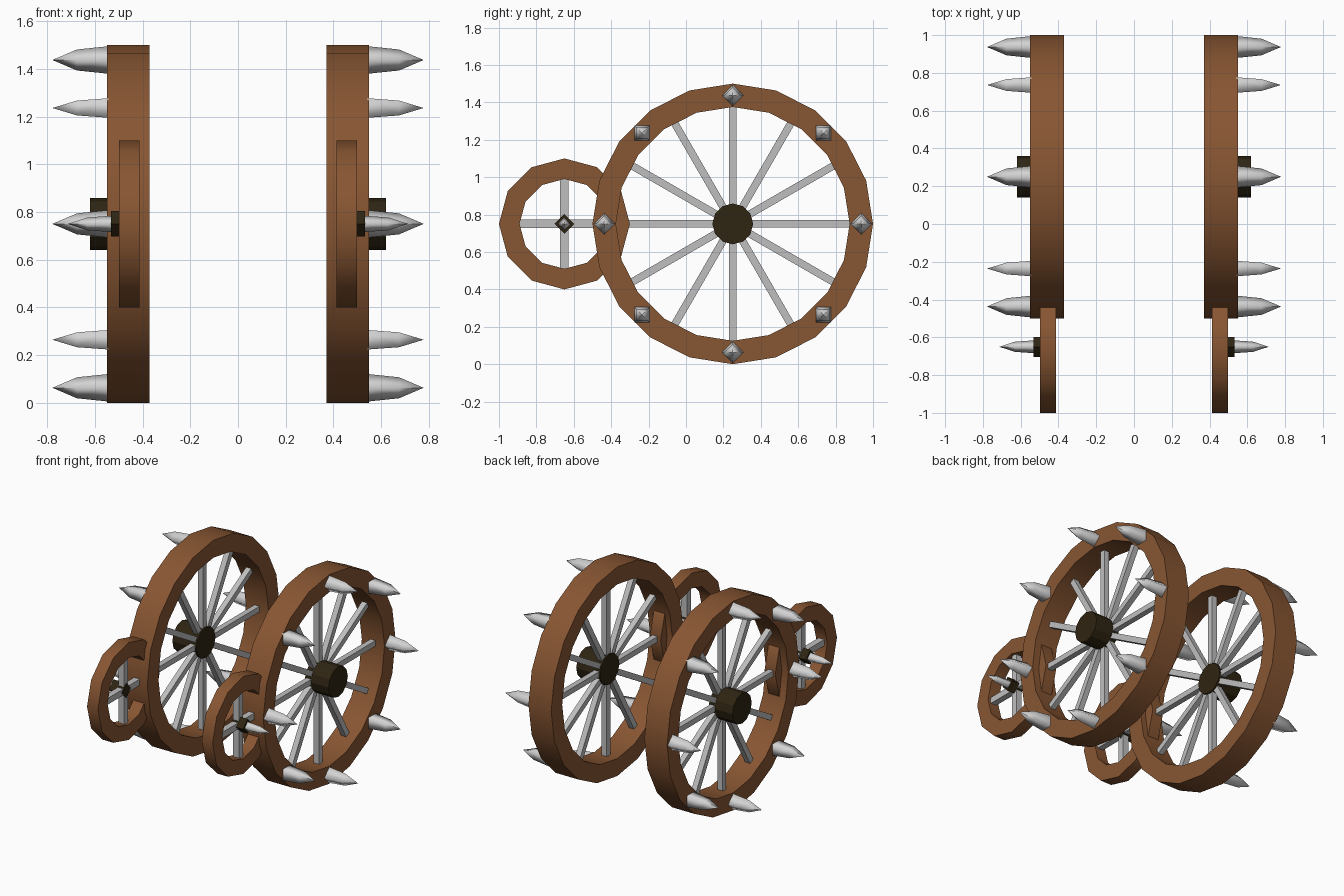
import bpy, bmesh, math
from mathutils import Matrix, Vector

if "Cube" in bpy.data.objects:
    bpy.data.objects.remove(bpy.data.objects["Cube"])


def material(name, rgb):
    m = bpy.data.materials.new(name)
    m.diffuse_color = (*rgb, 1)
    m.use_nodes = True
    m.node_tree.nodes["Principled BSDF"].inputs["Base Color"].default_value = m.diffuse_color
    return m


WOOD = material("brown wood", (0.245, 0.092, 0.032))
DARK = material("dark hub wood", (0.028, 0.018, 0.006))
STEEL = material("spike steel", (0.65, 0.65, 0.65))
GREY = material("spoke grey", (0.52, 0.52, 0.52))


def lathe(bm, profile, sides, y, z, closed=False, turn=0.0):
    """Spin (x, radius) points round the x direction; caps open profiles."""
    rings = []
    for x, r in profile:
        rings.append([bm.verts.new((x,
                                    y + r * math.cos(turn + math.tau * i / sides),
                                    z + r * math.sin(turn + math.tau * i / sides)))
                      for i in range(sides)])
    pairs = list(zip(rings, rings[1:]))
    if closed:
        pairs.append((rings[-1], rings[0]))
    for a, b in pairs:
        for i in range(sides):
            j = (i + 1) % sides
            bm.faces.new((a[i], a[j], b[j], b[i]))
    if not closed:
        bm.faces.new(rings[0])
        bm.faces.new(rings[-1])


def finish(bm, name, mat, smooth_angle=None):
    """Turn the bmesh into an object mirrored to the other side."""
    bmesh.ops.remove_doubles(bm, verts=bm.verts, dist=0.0001)
    bmesh.ops.recalc_face_normals(bm, faces=bm.faces)
    me = bpy.data.meshes.new(name)
    bm.to_mesh(me)
    bm.free()
    me.materials.append(mat)
    ob = bpy.data.objects.new(name, me)
    bpy.context.collection.objects.link(ob)
    if smooth_angle:
        bpy.ops.object.select_all(action='DESELECT')
        ob.select_set(True)
        bpy.context.view_layer.objects.active = ob
        bpy.ops.object.shade_smooth_by_angle(angle=math.radians(smooth_angle))
    mod = ob.modifiers.new("mirror", 'MIRROR')
    mod.use_mirror_merge = False
    return ob


def rim(name, y, z, r_out, r_in, x0, x1, sides):
    bm = bmesh.new()
    lathe(bm, [(x0, r_out), (x1, r_out), (x1, r_in), (x0, r_in)], sides, y, z, closed=True)
    finish(bm, name, WOOD, 35)


def hub(name, y, z, r, x0, x1, sides):
    bm = bmesh.new()
    lathe(bm, [(x0, r), (x1, r)], sides, y, z)
    finish(bm, name, DARK)


def spokes(name, y, z, length, width, x, count):
    bm = bmesh.new()
    for i in range(count):
        m = (Matrix.Translation((x, y, z))
             @ Matrix.Rotation(math.tau * i / count, 4, 'X')
             @ Matrix.Translation((0, length / 2, 0))
             @ Matrix.Diagonal((width, length, width, 1)))
        bmesh.ops.create_cube(bm, size=1, matrix=m)
    finish(bm, name, GREY)


def spikes(name, places, x0, x1, x2, r0, r1):
    bm = bmesh.new()
    for y, z, turn in places:
        lathe(bm, [(x0 - 0.01, r0), (x0, r0), (x1, r1), (x2, 0.0005)], 4, y, z, turn=turn)
    finish(bm, name, STEEL, 120)


# Large rear wheels
Y, Z = 0.25, 0.75
rim("large_wheel_rim", Y, Z, 0.75, 0.625, 0.37, 0.55, 20)
spokes("large_wheel_spokes", Y, Z, 0.63, 0.04, 0.46, 12)
hub("large_wheel_hub", Y, Z, 0.109, 0.43, 0.62, 12)
ring = []
for i in range(8):
    a = math.tau * i / 8
    ring.append((Y + 0.687 * math.cos(a), Z + 0.687 * math.sin(a), a))
spikes("rim_spikes", ring, 0.55, 0.675, 0.777, 0.057, 0.044)
# Spike in the middle of the large hub is absent: the hub face is flat

# Small front wheels
Y = -0.65
rim("small_wheel_rim", Y, Z, 0.35, 0.24, 0.412, 0.498, 12)
spokes("small_wheel_spokes", Y, Z, 0.245, 0.045, 0.455, 4)
hub("small_wheel_hub", Y, Z, 0.053, 0.43, 0.532, 4)
spikes("small_hub_spike", [(Y, Z, 0.0)], 0.53, 0.63, 0.712, 0.034, 0.027)
